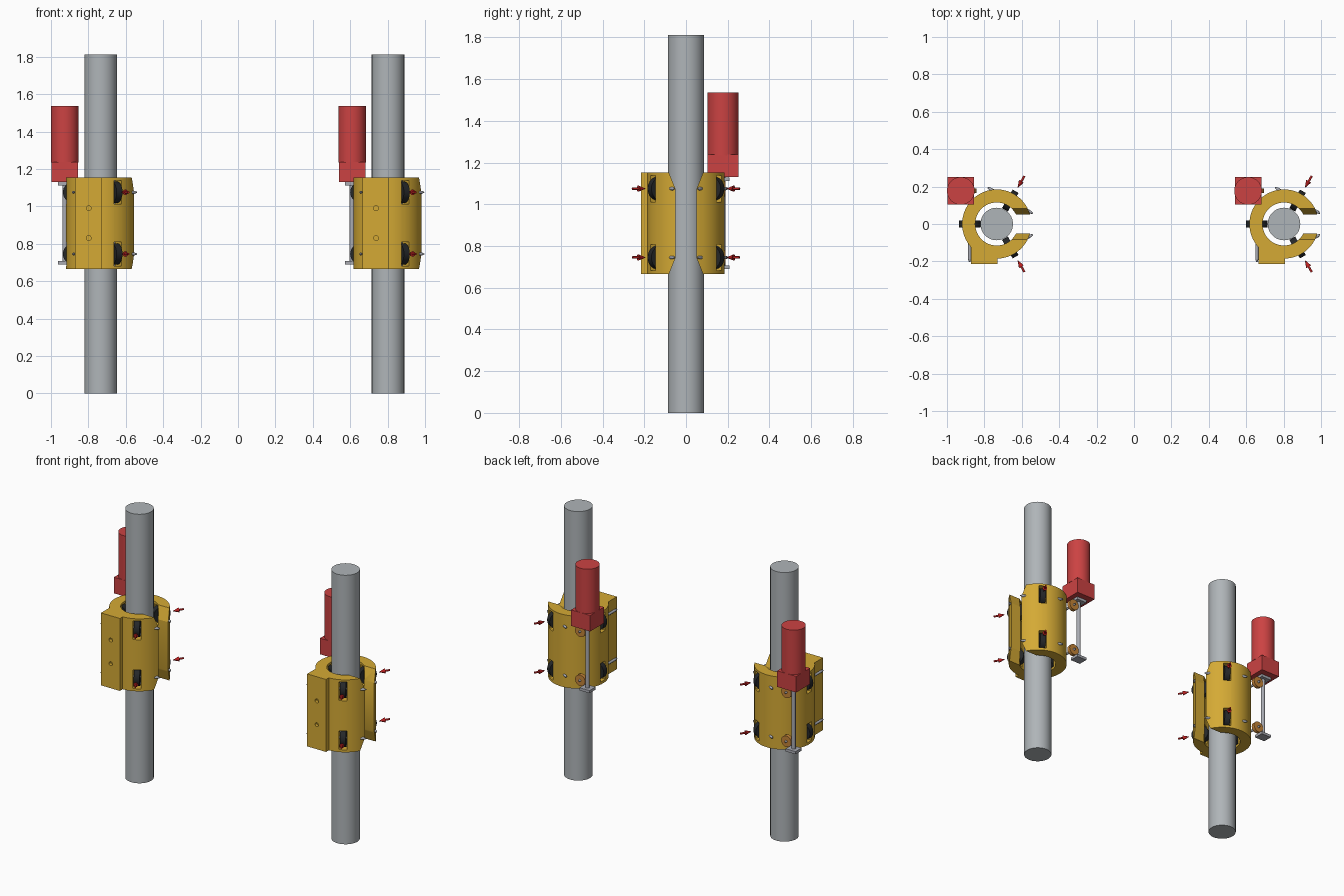
import bpy
import bmesh
from math import radians, cos, sin
from mathutils import Vector, Matrix

old = bpy.data.objects.get("Cube")
if old:
    bpy.data.objects.remove(old, do_unlink=True)


def material(name, rgb):
    m = bpy.data.materials.new(name)
    m.use_nodes = True
    m.diffuse_color = (*rgb, 1)
    m.node_tree.nodes["Principled BSDF"].inputs["Base Color"].default_value = (*rgb, 1)
    return m


STEEL = material("pole grey", (0.43, 0.46, 0.48))
PIN = material("pin grey", (0.40, 0.41, 0.45))
YELLOW = material("collar yellow", (0.66, 0.40, 0.035))
RED = material("motor red", (0.60, 0.055, 0.055))
ARROW = material("arrow red", (0.52, 0.015, 0.015))
BLACK = material("wheel black", (0.018, 0.02, 0.022))
ORANGE = material("gear orange", (0.55, 0.23, 0.04))


def finish(name, bm, mat, smooth=True):
    bmesh.ops.recalc_face_normals(bm, faces=bm.faces)
    me = bpy.data.meshes.new(name)
    bm.to_mesh(me)
    bm.free()
    me.materials.append(mat)
    ob = bpy.data.objects.new(name, me)
    bpy.context.collection.objects.link(ob)
    if smooth:
        shade(ob)
    return ob


def activate(ob):
    bpy.ops.object.select_all(action='DESELECT')
    ob.select_set(True)
    bpy.context.view_layer.objects.active = ob


def shade(ob):
    activate(ob)
    bpy.ops.object.shade_smooth_by_angle(angle=radians(35))


def add_rod(bm, a, b, r1, r2=None, sides=32):
    """Cylinder or cone between two points."""
    a, b = Vector(a), Vector(b)
    d = b - a
    mtx = Matrix.Translation((a + b) / 2) @ d.to_track_quat('Z', 'Y').to_matrix().to_4x4()
    bmesh.ops.create_cone(bm, cap_ends=True, segments=sides, radius1=r1,
                          radius2=r1 if r2 is None else r2, depth=d.length, matrix=mtx)


def rod(name, a, b, r, mat, sides=32):
    bm = bmesh.new()
    add_rod(bm, a, b, r, sides=sides)
    return finish(name, bm, mat)


def block(name, centre, size, mat, turn=0, pivot=(0, 0, 0)):
    bm = bmesh.new()
    mtx = (Matrix.Translation(pivot) @ Matrix.Rotation(turn, 4, 'Z')
           @ Matrix.Translation(centre) @ Matrix.Diagonal((*size, 1)))
    bmesh.ops.create_cube(bm, size=1, matrix=mtx)
    return finish(name, bm, mat, False)


def boolean(ob, tool, operation):
    tool.hide_render = True
    mod = ob.modifiers.new("cut", 'BOOLEAN')
    mod.object, mod.operation, mod.solver = tool, operation, 'EXACT'
    activate(ob)
    bpy.ops.object.modifier_apply(modifier=mod.name)
    bpy.data.objects.remove(tool, do_unlink=True)


BOTTOM, TOP = 0.665, 1.153
MID = (BOTTOM + TOP) / 2
LEVELS = (0.745, 1.075)
ANGLES = [radians(a) for a in (60, -60, 180)]
WHEEL_DIST = 0.145


def gap_cutter(o):
    """Slot through the open side, flared at both ends."""
    half = [(0.05, TOP - 0.08), (0.082, TOP), (0.082, TOP + 0.1)]
    right = [(y, 2 * MID - z) for y, z in reversed(half)] + half
    loop = right + [(-y, z) for y, z in reversed(right)]
    bm = bmesh.new()
    face = bm.faces.new([bm.verts.new(o + Vector((0.02, y, z))) for y, z in loop])
    ext = bmesh.ops.extrude_face_region(bm, geom=[face])
    bmesh.ops.translate(bm, vec=(0.3, 0, 0),
                        verts=[v for v in ext["geom"] if isinstance(v, bmesh.types.BMVert)])
    return finish("gap_cutter", bm, YELLOW, False)


def build_unit(side, x):
    o = Vector((x, 0, 0))

    def at(px, py, pz):
        return o + Vector((px, py, pz))

    rod(side + "_pole", at(0, 0, 0), at(0, 0, 1.812), 0.087, STEEL, 64)

    # Collar: ring with a front block, an open side and wheel slots
    collar = rod(side + "_collar", at(0, 0, BOTTOM), at(0, 0, TOP), 0.185, YELLOW, 64)
    boolean(collar, block("front_block", at(-0.066, -0.1325, MID),
                          (0.141, 0.165, TOP - BOTTOM), YELLOW), 'UNION')
    boolean(collar, rod("bore", at(0, 0, 0.5), at(0, 0, 1.3), 0.115, YELLOW, 64), 'DIFFERENCE')
    boolean(collar, gap_cutter(o), 'DIFFERENCE')
    for z in (0.83, 0.99):
        boolean(collar, rod("hole", at(-0.064, -0.25, z), at(-0.064, -0.195, z),
                            0.013, YELLOW, 20), 'DIFFERENCE')
    for z in LEVELS:
        for a in ANGLES:
            boolean(collar, block("wheel_slot", (0.16, 0, z), (0.14, 0.048, 0.126),
                                  YELLOW, a, o), 'DIFFERENCE')
    shade(collar)

    # Wheels, axles and direction arrows
    for z in LEVELS:
        for a in ANGLES:
            out = Vector((cos(a), sin(a), 0))
            along = Vector((-sin(a), cos(a), 0))
            hub = o + out * WHEEL_DIST + Vector((0, 0, z))
            rod(side + "_wheel", hub - along * 0.018, hub + along * 0.018, 0.057, BLACK)
            driven = a == ANGLES[2]
            reach = 0.19 if driven else 0.125
            bm = bmesh.new()
            add_rod(bm, hub - along * reach, hub + along * reach, 0.008, sides=16)
            for s in (-1, 1):
                add_rod(bm, hub + along * s * reach, hub + along * s * (reach + 0.014),
                        0.008, 0.003, 16)
            finish(side + "_axle", bm, PIN)
            if driven:
                continue
            base = o + Vector((0, 0, z))
            bm = bmesh.new()
            add_rod(bm, base + out * 0.262, base + out * 0.297, 0.006, sides=12)
            add_rod(bm, base + out * 0.225, base + out * 0.264, 0.001, 0.015, 16)
            finish(side + "_arrow", bm, ARROW)

    # Drive: motor, gearbox, worm shaft, bearing plates and gears
    mx, my = -0.192, 0.177
    rod(side + "_motor", at(mx, my, 1.235), at(mx, my, 1.537), 0.074, RED, 48)
    block(side + "_gearbox", at(mx, my, 1.184), (0.142, 0.148, 0.108), RED)
    rod(side + "_worm_shaft", at(mx, my, 0.69), at(mx, my, 1.14), 0.013, PIN, 20)
    for z in (0.698, 1.12):
        block(side + "_bearing_plate", at(mx, my, z), (0.075, 0.065, 0.018), PIN)
    for z in LEVELS:
        rod(side + "_gear", at(-WHEEL_DIST, my - 0.012, z), at(-WHEEL_DIST, my + 0.012, z),
            0.037, ORANGE)


for side, x in (("right", -0.734), ("left", 0.802)):
    build_unit(side, x)
